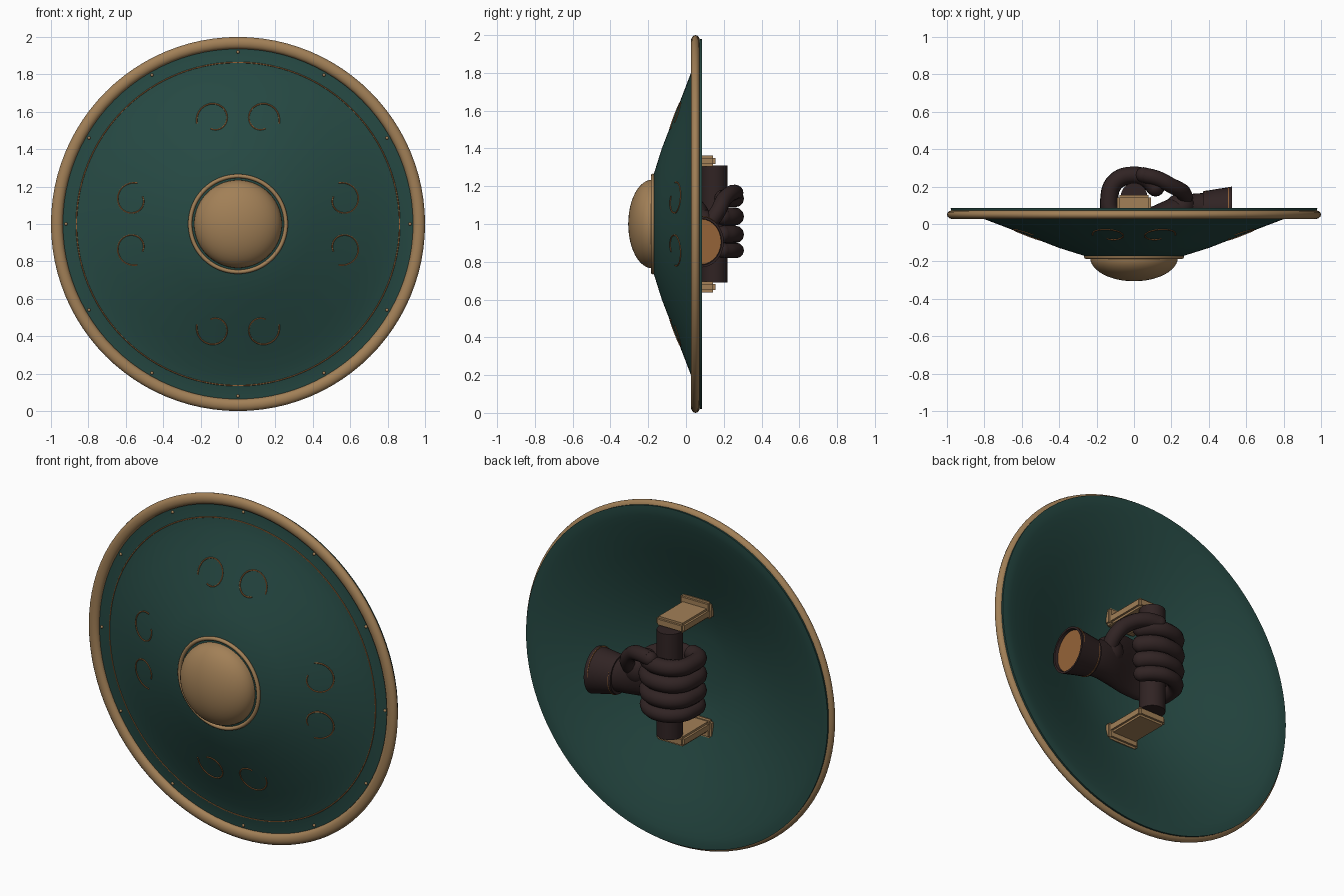
import bpy, bmesh, math
from mathutils import Vector

if "Cube" in bpy.data.objects:
    bpy.data.objects.remove(bpy.data.objects["Cube"])

def material(name, rgb):
    m = bpy.data.materials.new(name)
    m.diffuse_color = (*rgb, 1)
    m.use_nodes = True
    m.node_tree.nodes["Principled BSDF"].inputs["Base Color"].default_value = m.diffuse_color
    return m

GREEN = material("deep green", (0.019, 0.066, 0.056))
BRONZE = material("bronze", (0.36, 0.215, 0.095))
COPPER = material("copper line", (0.30, 0.125, 0.04))
LEATHER = material("dark leather", (0.030, 0.017, 0.017))

def finish(bm, name, mat, angle=40):
    bmesh.ops.recalc_face_normals(bm, faces=bm.faces)
    me = bpy.data.meshes.new(name)
    bm.to_mesh(me)
    bm.free()
    me.materials.append(mat)
    ob = bpy.data.objects.new(name, me)
    bpy.context.collection.objects.link(ob)
    smooth(ob, angle)
    return ob

def smooth(ob, angle=40):
    bpy.ops.object.select_all(action='DESELECT')
    ob.select_set(True)
    bpy.context.view_layer.objects.active = ob
    bpy.ops.object.shade_smooth_by_angle(angle=math.radians(angle))

def skin(name, rings, mat, closed=False, caps=False, angle=40):
    """Skin a list of equal-length vertex rings."""
    bm = bmesh.new()
    vs = [[bm.verts.new(p) for p in r] for r in rings]
    n = len(vs[0])
    pairs = list(zip(vs, vs[1:])) + ([(vs[-1], vs[0])] if closed else [])
    for a, b in pairs:
        for i in range(n):
            j = (i + 1) % n
            bm.faces.new((a[i], a[j], b[j], b[i]))
    if caps:
        bm.faces.new(vs[0])
        bm.faces.new(vs[-1])
    bmesh.ops.remove_doubles(bm, verts=bm.verts, dist=1e-5)
    return finish(bm, name, mat, angle)

def lathe(name, profile, mat, closed=False, n=96, angle=40):
    """Turn (radius, y) points about the shield axis."""
    rings = [[(r * math.cos(2 * math.pi * i / n), y, 1 + r * math.sin(2 * math.pi * i / n))
              for i in range(n)] for r, y in profile]
    return skin(name, rings, mat, closed, False, angle)

def circle(r, y, a, b, n=10):
    return [(r + a * math.cos(2 * math.pi * i / n), y + b * math.sin(2 * math.pi * i / n))
            for i in range(n)]

def loft(name, sections, mat, n=28, caps=True):
    """Ellipses across x: (x, y, z, half depth, half height)."""
    rings = [[(x, y + a * math.cos(2 * math.pi * i / n), z + b * math.sin(2 * math.pi * i / n))
              for i in range(n)] for x, y, z, a, b in sections]
    return skin(name, rings, mat, not caps, caps)

def tube(name, pts, radius, mat, cyclic=False, res=3, smooth_path=True):
    cu = bpy.data.curves.new(name, 'CURVE')
    cu.dimensions = '3D'
    cu.bevel_depth, cu.bevel_resolution, cu.use_fill_caps = radius, res, True
    cu.resolution_u = 6
    if smooth_path:
        sp = cu.splines.new('BEZIER')
        sp.bezier_points.add(len(pts) - 1)
        for b, p in zip(sp.bezier_points, pts):
            b.co = p
            b.handle_left_type = b.handle_right_type = 'AUTO'
    else:
        sp = cu.splines.new('POLY')
        sp.points.add(len(pts) - 1)
        for b, p in zip(sp.points, pts):
            b.co = (*p, 1)
    cu.materials.append(mat)
    ob = bpy.data.objects.new(name, cu)
    bpy.context.collection.objects.link(ob)
    bpy.ops.object.select_all(action='DESELECT')
    ob.select_set(True)
    bpy.context.view_layer.objects.active = ob
    bpy.ops.object.convert(target='MESH')
    smooth(bpy.context.object)
    return bpy.context.object

def ball(name, loc, radius, mat, scale=(1, 1, 1), seg=16):
    bm = bmesh.new()
    bmesh.ops.create_uvsphere(bm, u_segments=seg, v_segments=seg // 2, radius=radius)
    bmesh.ops.scale(bm, vec=scale, verts=bm.verts)
    bmesh.ops.translate(bm, vec=loc, verts=bm.verts)
    return finish(bm, name, mat)

def box(name, lo, hi, mat, bevel=0.012):
    bm = bmesh.new()
    bmesh.ops.create_cube(bm, size=1)
    lo, hi = Vector(lo), Vector(hi)
    bmesh.ops.scale(bm, vec=hi - lo, verts=bm.verts)
    bmesh.ops.translate(bm, vec=(lo + hi) / 2, verts=bm.verts)
    bmesh.ops.bevel(bm, geom=bm.edges, offset=bevel, segments=2, affect='EDGES')
    return finish(bm, name, mat)

# Dished shield body
FRONT = [(0, -0.19), (0.15, -0.185), (0.26, -0.172), (0.4, -0.128), (0.55, -0.07),
         (0.7, -0.012), (0.8, 0.026), (0.88, 0.046), (0.93, 0.052), (0.975, 0.055)]
BACK = [(0.98, 0.085), (0.95, 0.085), (0.92, 0.08), (0.88, 0.07), (0.8, 0.047), (0.7, 0.012),
        (0.55, -0.044), (0.4, -0.098), (0.26, -0.14), (0.15, -0.155), (0, -0.16)]
lathe("shield_body", FRONT + BACK, GREEN)

def front_y(r):
    for (r0, y0), (r1, y1) in zip(FRONT, FRONT[1:]):
        if r <= r1:
            return y0 + (y1 - y0) * (r - r0) / (r1 - r0)
    return FRONT[-1][1]

# Rim, boss and its collar
lathe("rim", circle(0.968, 0.05, 0.032, 0.024, 14), BRONZE, True)
lathe("boss", [(0.235 * math.cos(t * math.pi / 24), -0.178 - 0.128 * math.sin(t * math.pi / 24))
               for t in range(13)], BRONZE)
lathe("boss_collar", circle(0.256, -0.175, 0.011, 0.012), BRONZE, True)

# Inlaid ring and rivets
lathe("inlay_ring", circle(0.864, front_y(0.864), 0.0035, 0.004, 6), COPPER, True)
for k in range(12):
    a = k * math.pi / 6
    ball("rivet", (0.92 * math.cos(a), front_y(0.92), 1 + 0.92 * math.sin(a)),
         0.009, BRONZE, seg=10)

# Paired scrolls on four sides
for k in range(4):
    ca, sa = math.cos(k * math.pi / 2), math.sin(k * math.pi / 2)
    for side in (-1, 1):
        pts = []
        for i in range(25):
            t = i / 24
            ang = math.radians(-15 + 305 * t)
            rad = 0.095 - 0.04 * t
            x, z = side * (0.128 + rad * math.cos(ang)), 0.562 + rad * math.sin(ang)
            pts.append((x * ca - z * sa, front_y(math.hypot(x, z)) - 0.001,
                        1 + x * sa + z * ca))
        tube("scroll", pts, 0.0038, COPPER, res=1, smooth_path=False)

# Grip bar and its two brackets
bm = bmesh.new()
bmesh.ops.create_cone(bm, cap_ends=True, segments=32, radius1=0.07, radius2=0.07, depth=0.62)
bmesh.ops.translate(bm, vec=(0, 0.15, 1), verts=bm.verts)
finish(bm, "grip_bar", LEATHER)
for s in (-1, 1):
    z0, z1 = sorted((1 + s * 0.305, 1 + s * 0.362))
    box("bracket", (-0.09, -0.14, z0), (0.09, 0.155, z1), BRONZE)
    z0, z1 = sorted((1 + s * 0.30, 1 + s * 0.40))
    box("bracket_foot", (-0.10, -0.125, z0), (0.10, -0.08, z1), BRONZE)

# Gauntlet palm and flared open cuff
loft("palm", [(0.42, 0.08, 0.915, 0.085, 0.095), (0.36, 0.08, 0.92, 0.085, 0.098),
              (0.29, 0.075, 0.94, 0.085, 0.115), (0.2, 0.055, 0.975, 0.085, 0.15),
              (0.1, 0.025, 1.0, 0.07, 0.175), (0, 0.015, 1.0, 0.055, 0.175),
              (-0.07, 0.02, 1.0, 0.045, 0.165), (-0.11, 0.025, 1.0, 0.025, 0.14)], LEATHER)
loft("cuff", [(0.37, 0.08, 0.915, 0.095, 0.11), (0.45, 0.08, 0.91, 0.108, 0.122),
              (0.525, 0.08, 0.905, 0.12, 0.135), (0.525, 0.08, 0.905, 0.108, 0.123),
              (0.45, 0.08, 0.91, 0.096, 0.11), (0.37, 0.08, 0.915, 0.07, 0.085)],
     LEATHER, caps=False)

# Cuff stitching
for x, a, b in ((0.385, 0.098, 0.113), (0.505, 0.117, 0.132)):
    loft("cuff_stitch", [(x - 0.002, 0.08, 0.912, a, b), (x + 0.002, 0.08, 0.911, a, b)], COPPER)

# Fingers wrapped around the bar
for z, r in ((1.135, 0.046), (1.04, 0.048), (0.945, 0.046), (0.86, 0.041)):
    path = [(-0.05, 0.02, z), (-0.115, 0.05, z), (-0.132, 0.14, z), (-0.10, 0.225, z),
            (-0.01, 0.307 - r, z), (0.07, 0.24, z), (0.115, 0.195, z)]
    tube("finger", path, r, LEATHER, res=4)
    ball("fingertip", path[-1], r, LEATHER)

# Thumb hooked over the first finger
path = [(0.27, 0.10, 0.97), (0.265, 0.165, 1.06), (0.20, 0.205, 1.135),
        (0.12, 0.245, 1.165), (0.05, 0.262, 1.165)]
tube("thumb", path, 0.042, LEATHER, res=4)
ball("thumb_tip", path[-1], 0.042, LEATHER)
ball("thumb_base", (0.25, 0.09, 0.99), 0.075, LEATHER, (1.1, 1, 1.2))
